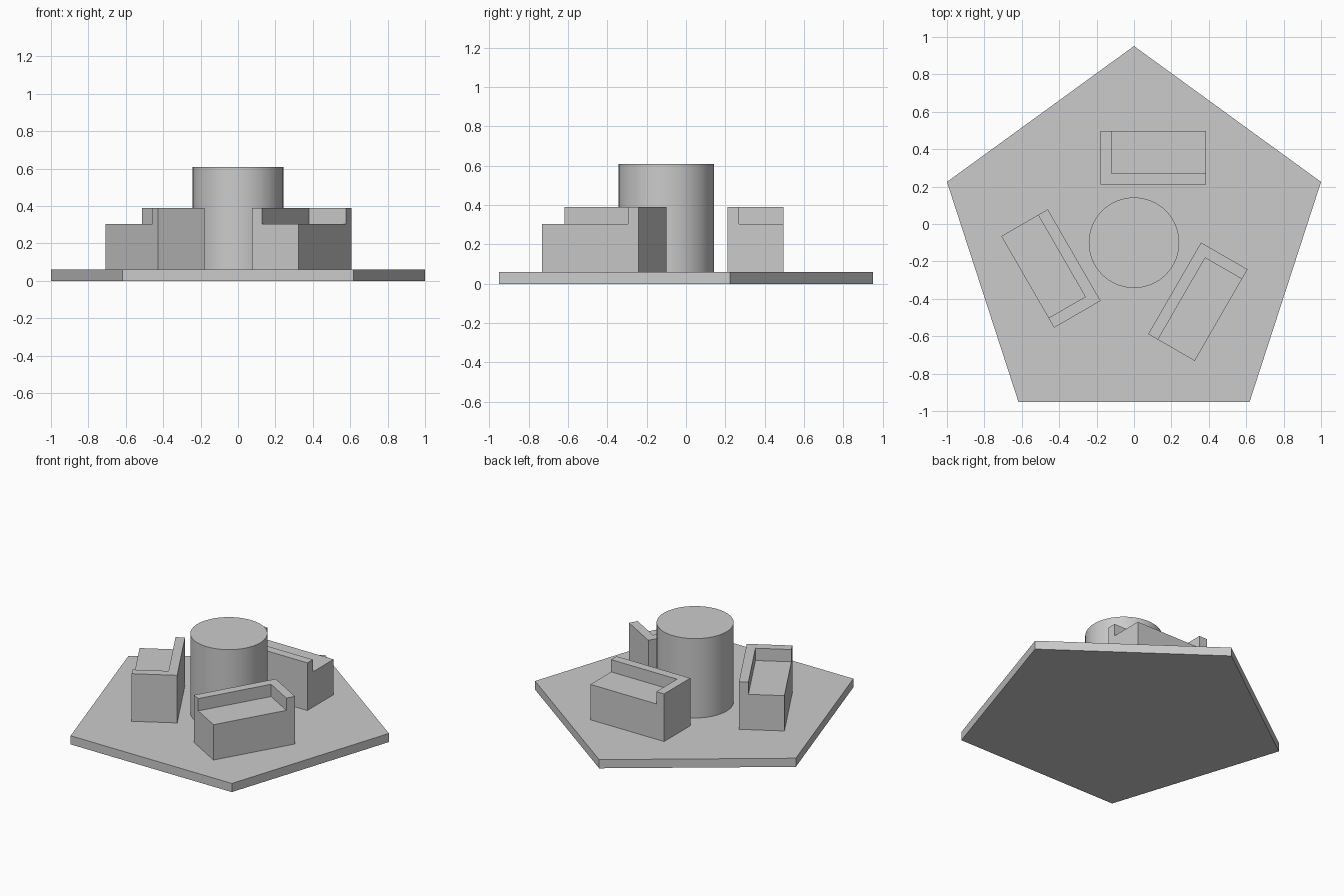
import bpy
import math
from mathutils import Vector, Matrix

if "Cube" in bpy.data.objects:
    bpy.data.objects.remove(bpy.data.objects["Cube"], do_unlink=True)

# Single plain material
grey = bpy.data.materials.new("plain grey")
grey.use_nodes = True
colour = (0.6, 0.6, 0.6, 1)
grey.diffuse_color = colour
grey.node_tree.nodes["Principled BSDF"].inputs["Base Color"].default_value = colour

CENTRE = Vector((0, -0.1, 0))
PLATE_TOP = 0.06


def prism(name, sides, radius, z0, z1, turn=0):
    """Upright prism around the shared centre."""
    bpy.ops.mesh.primitive_cylinder_add(
        vertices=sides, radius=radius, depth=z1 - z0,
        location=CENTRE + Vector((0, 0, (z0 + z1) / 2)), rotation=(0, 0, turn))
    ob = bpy.context.object
    ob.name = name
    ob.data.materials.append(grey)
    return ob


def box(name, low, high):
    """Box between two opposite corners."""
    low, high = Vector(low), Vector(high)
    bpy.ops.mesh.primitive_cube_add(size=1)
    ob = bpy.context.object
    ob.name = name
    ob.data.transform(Matrix.Translation((low + high) / 2)
                      @ Matrix.Diagonal((*(high - low), 1)))
    ob.data.materials.append(grey)
    return ob


# Five-sided floor plate with a point at the back
prism("base_plate", 5, 1.0515, 0, PLATE_TOP)

# Round central column
prism("central_column", 64, 0.242, PLATE_TOP, 0.61)
bpy.ops.object.shade_smooth_by_angle()

# Bench block with the seat recess cut out, leaving a back and one arm
bench = box("bench_1", (-0.18, 0.21, PLATE_TOP), (0.385, 0.497, 0.39))
cutter = box("seat_cutter", (-0.12, 0.27, 0.305), (0.6, 0.7, 0.6))
cutter.hide_render = True
cut = bench.modifiers.new("seat_recess", "BOOLEAN")
cut.operation = "DIFFERENCE"
cut.solver = "EXACT"
cut.object = cutter
bpy.context.view_layer.objects.active = bench
bpy.ops.object.modifier_apply(modifier=cut.name)
bpy.data.objects.remove(cutter, do_unlink=True)

# Two more benches turned around the column
for i in (1, 2):
    copy = bench.copy()
    copy.name = f"bench_{i + 1}"
    bpy.context.collection.objects.link(copy)
    copy.matrix_world = (Matrix.Translation(CENTRE)
                         @ Matrix.Rotation(i * math.tau / 3, 4, "Z")
                         @ Matrix.Translation(-CENTRE))
